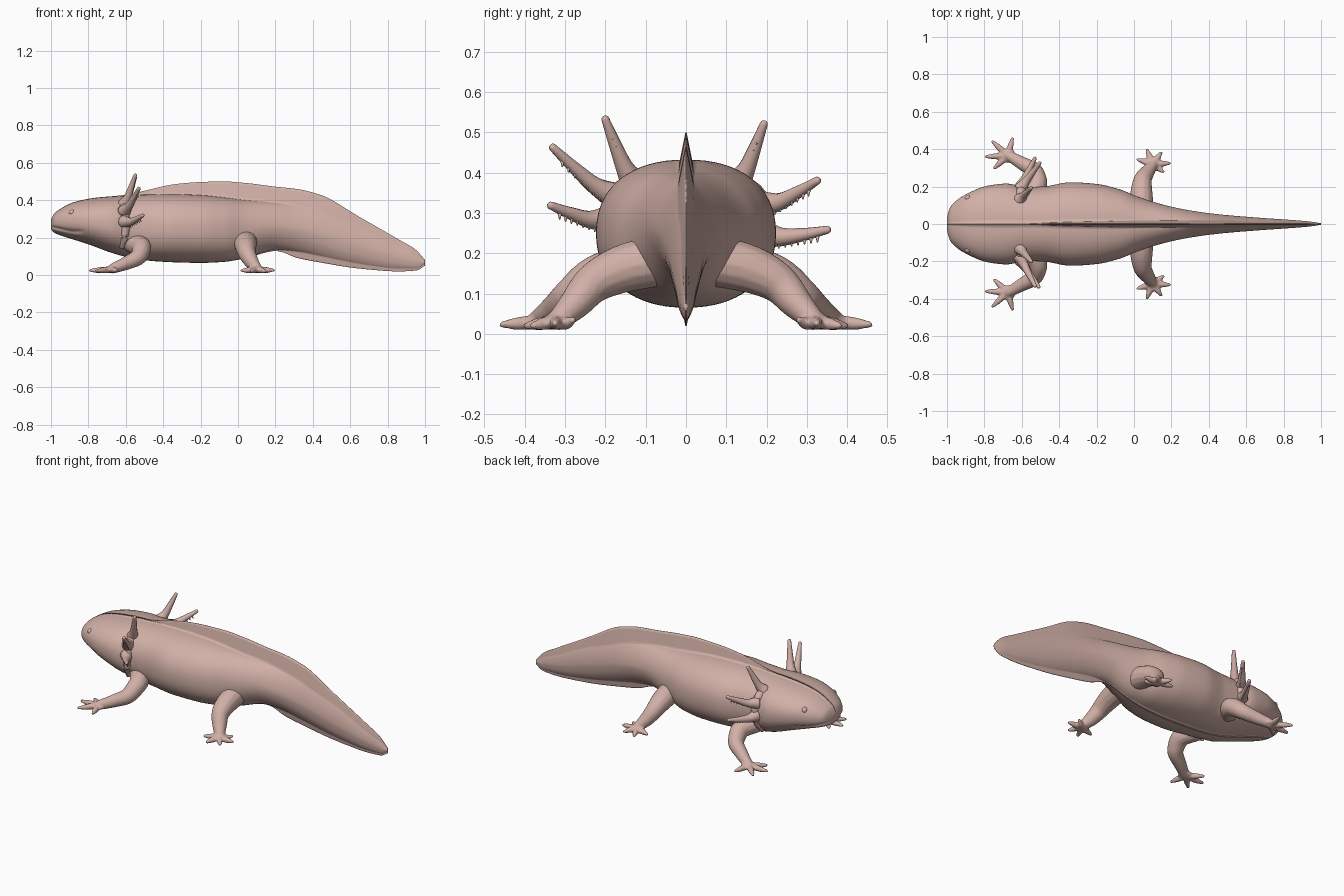
import bpy, bmesh, math
from mathutils import Vector

if "Cube" in bpy.data.objects:
    bpy.data.objects.remove(bpy.data.objects["Cube"])

skin = bpy.data.materials.new("pale pink skin")
skin.diffuse_color = (0.64, 0.435, 0.385, 1)
skin.use_nodes = True
skin.node_tree.nodes["Principled BSDF"].inputs["Base Color"].default_value = skin.diffuse_color


def finish(name, bm):
    bmesh.ops.recalc_face_normals(bm, faces=bm.faces)
    for f in bm.faces:
        f.smooth = True
    me = bpy.data.meshes.new(name)
    bm.to_mesh(me)
    bm.free()
    me.materials.append(skin)
    ob = bpy.data.objects.new(name, me)
    bpy.context.collection.objects.link(ob)
    return ob


def spline(rows, sub):
    """Smooth interpolation through rows of numbers."""
    out = []
    for i in range(len(rows) - 1):
        a, b = rows[i], rows[i + 1]
        p, q = rows[max(i - 1, 0)], rows[min(i + 2, len(rows) - 1)]
        for s in range(sub):
            t = s / sub
            row = []
            for k in range(len(a)):
                # limited slopes so uneven spacing never overshoots
                d0, d1, d2 = a[k] - p[k], b[k] - a[k], q[k] - b[k]
                lim = lambda u, v: 0 if u * v <= 0 else 2 * u * v / (u + v)
                m0 = lim(d0, d1) if i > 0 else d1
                m1 = lim(d1, d2) if i < len(rows) - 2 else d1
                h = (2*t**3 - 3*t*t + 1) * a[k] + (t**3 - 2*t*t + t) * m0
                h += (3*t*t - 2*t**3) * b[k] + (t**3 - t*t) * m1
                row.append(h)
            out.append(row)
    out.append(list(rows[-1]))
    return out


def loft(bm, rings):
    vs = [[bm.verts.new(p) for p in r] for r in rings]
    n = len(vs[0])
    for a, b in zip(vs, vs[1:]):
        for j in range(n):
            bm.faces.new((a[j], a[(j + 1) % n], b[(j + 1) % n], b[j]))
    bm.faces.new(vs[0][::-1])
    bm.faces.new(vs[-1])


def tube(bm, pts, sides=14, sub=5):
    """Tapered limb through (x, y, z, radius) points with a rounded tip."""
    rows = spline(pts, sub)
    P = [Vector(r[:3]) for r in rows]
    R = [r[3] for r in rows]
    tip = (P[-1] - P[-2]).normalized()
    base, r = P[-1].copy(), R[-1]
    for a in (0.5, 1.0, 1.4):
        P.append(base + tip * r * math.sin(a))
        R.append(r * math.cos(a))
    rings = []
    for i, p in enumerate(P):
        d = (P[min(i + 1, len(P) - 1)] - P[max(i - 1, 0)]).normalized()
        up = Vector((0, 0, 1)) if abs(d.z) < 0.95 else Vector((1, 0, 0))
        u = d.cross(up).normalized()
        v = d.cross(u)
        rings.append([p + (u * math.cos(2*math.pi*j/sides) + v * math.sin(2*math.pi*j/sides)) * R[i]
                      for j in range(sides)])
    loft(bm, rings)


def ball(bm, c, s):
    g = bmesh.ops.create_uvsphere(bm, u_segments=16, v_segments=10, radius=1)
    for v in g["verts"]:
        v.co = Vector([c[k] + v.co[k] * s[k] for k in range(3)])


# Body with tail fin: x, half width, body top, body bottom, fin top, fin bottom
stations = [
    (-1.0, .035, .295, .245, .295, .245), (-.985, .085, .325, .228, .325, .228),
    (-.95, .125, .353, .212, .353, .212), (-.88, .168, .388, .19, .388, .19),
    (-.78, .205, .41, .157, .41, .157), (-.68, .216, .42, .12, .42, .12),
    (-.58, .198, .425, .093, .432, .093), (-.48, .2, .43, .077, .455, .077),
    (-.34, .222, .432, .068, .485, .068), (-.2, .213, .427, .065, .497, .065),
    (-.08, .185, .415, .07, .5, .07), (.04, .137, .4, .09, .492, .09),
    (.2, .09, .385, .135, .472, .128), (.32, .066, .365, .125, .459, .09),
    (.45, .048, .33, .1, .425, .065), (.65, .032, .25, .06, .31, .034),
    (.85, .019, .155, .035, .195, .019), (.95, .011, .11, .035, .135, .024),
    (1.0, .004, .072, .06, .08, .05)]
rings = []
for x, w, top, bot, ft, fb in spline(stations, 7):
    keel = min(1, max(ft - top, bot - fb) / .03)     # fades the fin out on the head
    power = 2.25 - .65 * min(1, max(0, (x + .05) / .35))  # tail is leaf shaped
    ft, fb = max(ft, top + .0004), min(fb, bot - .0004)
    zs = [ft + (top - ft) * i / 6 for i in range(6)]
    zs += [(top + bot) / 2 + (top - bot) / 2 * math.cos(math.pi * i / 36) for i in range(37)]
    zs += [bot + (fb - bot) * i / 5 for i in range(1, 6)]
    half = []
    for z in zs:
        c = min(1, abs(z - (top + bot) / 2) / ((top - bot) / 2))
        ell = w * (1 - c ** power) ** (1 / power)
        fin = .0004 + keel * (.001 + min(.2 * min(ft - z, z - fb), .02, .4 * w))
        y = math.hypot(ell, fin)
        # mouth crease
        if x < -.83:
            line = .258 - .24 * (x + 1) + .9 * max(0, x + .9) ** 1.5
            y -= min(.012, y * .2) * math.exp(-((z - line) / .007) ** 2)
        half.append((y, z))
    rings.append([(x, y, z) for y, z in half] + [(x, -y, z) for y, z in reversed(half)])
bm = bmesh.new()
loft(bm, rings)
finish("body_and_tail", bm)


# Legs: limb, flat palm and toes fused, then mirrored
def leg(name, limb, palm, size, toes):
    bm = bmesh.new()
    tube(bm, limb)
    ball(bm, palm, size)
    for x, y, z in toes:
        mid = (palm[0] * .5 + x * .5, palm[1] * .5 + y * .5, .026)
        tube(bm, [(*palm, .018), (*mid, .017), (x, y, z, .009)], 10)
    ob = finish(name, bm)
    m = ob.modifiers.new("fuse", "REMESH")
    m.mode, m.voxel_size, m.use_smooth_shade = "VOXEL", .006, True
    s = ob.modifiers.new("soften", "SMOOTH")
    s.iterations = 3
    m = ob.modifiers.new("mirror", "MIRROR")
    m.use_axis = (False, True, False)


leg("front_legs",
    [(-.56, .13, .17, .058), (-.515, .22, .145, .052), (-.53, .28, .1, .045),
     (-.6, .325, .062, .036), (-.67, .365, .034, .027)],
    (-.675, .365, .03), (.045, .04, .018),
    [(-.65, .455, .023), (-.755, .44, .022), (-.79, .36, .024), (-.745, .3, .024)])
leg("hind_legs",
    [(.04, .08, .18, .065), (.04, .16, .16, .06), (.045, .23, .125, .05),
     (.07, .275, .075, .04), (.1, .315, .036, .028)],
    (.1, .32, .032), (.04, .042, .018),
    [(.02, .345, .024), (.07, .395, .02), (.145, .38, .02), (.19, .325, .026),
     (.155, .28, .034)])

# Feathery gills: base y, z, tip x, y, z
gills = [(-.13, .375, -.55, -.2, .532), (-.175, .34, -.53, -.33, .462),
         (-.19, .285, -.51, -.335, .318), (.13, .375, -.55, .193, .52),
         (.185, .32, -.505, .325, .38), (.19, .25, -.53, .35, .258)]
for n, (by, bz, tx, ty, tz) in enumerate(gills):
    a, b = Vector((-.61, by, bz)), Vector((tx, ty, tz))
    sag = Vector((0, 0, -.012))
    bm = bmesh.new()
    tube(bm, [(*a, .036), (*(a.lerp(b, .3) + sag), .023),
              (*(a.lerp(b, .65) + sag * .7), .016), (*b, .01)], 12)
    side = 1 if by > 0 else -1
    drop = Vector((.3, -side * .35 if n % 3 == 0 else 0, -.6)).normalized()
    for k in range(7):
        p = a.lerp(b, .25 + .1 * k) + sag
        q = p + drop * (.03 - .002 * k)
        tube(bm, [(*p, .006), (*q, .002)], 6, 2)
    finish("gill_%d" % (n + 1), bm)

# Gill collar behind the cheeks
bm = bmesh.new()
for s in (-1, 1):
    tube(bm, [(-.61, s * .12, .385, .02), (-.605, s * .175, .34, .026),
              (-.6, s * .192, .28, .026), (-.605, s * .19, .21, .02),
              (-.62, s * .16, .15, .012)], 12)
finish("gill_collar", bm)

# Eyes
bm = bmesh.new()
for s in (-1, 1):
    ball(bm, (-.888, s * .138, .333), (.017, .017, .017))
finish("eyes", bm)
